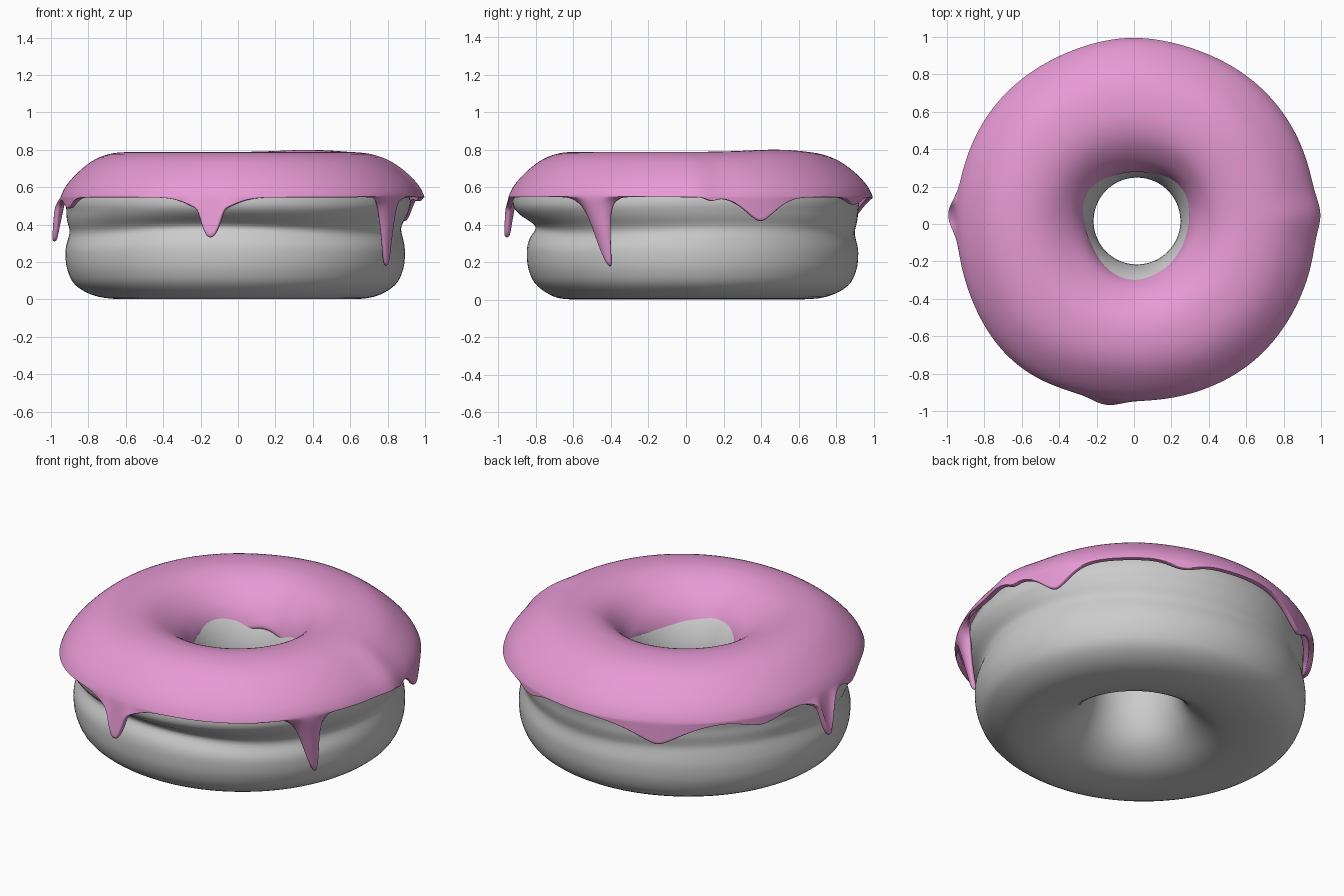
import bpy, bmesh
from math import sin, cos, pi, exp, radians, degrees

if "Cube" in bpy.data.objects:
    bpy.data.objects.remove(bpy.data.objects["Cube"])


def spline(points, steps, closed=False):
    """Catmull-Rom curve through 2D points."""
    n, out = len(points), []
    pick = (lambda i: points[i % n]) if closed else (lambda i: points[max(0, min(n - 1, i))])
    for i in range(n if closed else n - 1):
        a, b, c, d = (pick(i + k) for k in (-1, 0, 1, 2))
        for s in range(steps):
            t = s / steps
            out.append(tuple(0.5 * (2 * q + (r - p) * t + (2 * p - 5 * q + 4 * r - s4) * t * t
                                    + (3 * q - p - 3 * r + s4) * t ** 3)
                             for p, q, r, s4 in zip(a, b, c, d)))
    if not closed:
        out.append(points[-1])
    return out


def bump(deg, centre, width, power=2):
    d = abs((deg - centre + 180) % 360 - 180)
    return exp(-(d / width) ** power)


def smooth(lo, hi, v):
    t = max(0, min(1, (v - lo) / (hi - lo)))
    return t * t * (3 - 2 * t)


def ring_mesh(name, section, count, closed):
    """Sweep section(angle) -> [(x, y, z)] around the z axis."""
    bm = bmesh.new()
    rings = [[bm.verts.new(p) for p in section(2 * pi * i / count)] for i in range(count)]
    rows = len(rings[0])
    for i in range(count):
        a, b = rings[i], rings[(i + 1) % count]
        for j in range(rows if closed else rows - 1):
            k = (j + 1) % rows
            bm.faces.new((a[j], b[j], b[k], a[k]))
    bmesh.ops.recalc_face_normals(bm, faces=bm.faces)
    mesh = bpy.data.meshes.new(name)
    bm.to_mesh(mesh)
    bm.free()
    mesh.shade_smooth()
    obj = bpy.data.objects.new(name, mesh)
    bpy.context.collection.objects.link(obj)
    return obj


# Dough: puffy ring with a soft crease round the waist
DOUGH = spline([(.232, .38), (.25, .24), (.31, .12), (.43, .03), (.58, .003), (.73, .015),
                (.84, .075), (.885, .16), (.895, .25), (.888, .33), (.888, .39), (.91, .46),
                (.922, .53), (.89, .62), (.78, .71), (.6, .75), (.42, .70), (.31, .60),
                (.25, .49)], 4, True)


def dough_section(a):
    deg, pts = degrees(a), []
    front = bump(deg, 265, 60)
    crease = .37 + .02 * sin(3 * a + .5)
    for r, z in DOUGH:
        outer = smooth(.55, .85, r)
        low = outer * (1 - smooth(.38, .5, z))
        inner = 1 - smooth(.3, .55, r)
        r += low * (.035 * sin(a) - .015 * cos(a) + .012 * cos(2 * a))
        r -= outer * (.01 + .03 * front) * exp(-((z - crease) / .05) ** 2)
        pts.append((r * cos(a) + .016 * inner, r * sin(a) + .016 * inner, z))
    return pts


ring_mesh("dough", dough_section, 128, True)

# Icing: cap over the top half, its outer edge pulled down into drips
ICING = spline([(.275, .52), (.292, .59), (.34, .67), (.43, .745), (.52, .78), (.60, .788),
                (.70, .778), (.80, .738), (.89, .665), (.945, .60), (.968, .55)], 2)
DRIPS = [  # angle, half width, drop, power
    (261.3, 9, .075, 2), (261.3, 3, .14, 4),
    (329, 7, .08, 3), (329, 3.4, .30, 2.5),
    (177, 6, .07, 2), (177, 2.5, .17, 3),
    (24, 7, .13, 1.7), (116, 11, .13, 1.5),
    (150, 8, .05, 2), (66, 6, .04, 2), (8, 2, .02, 2), (196, 7, .06, 2)]
LEAN = [(261.3, 6, .035), (329, 9, -.075), (177, 6, .05)]  # drips swing out or in
SWELL = [(3, 6, .025), (92, 18, .02), (230, 20, .02)]      # uneven outer edge


def icing_section(a):
    deg, pts = degrees(a), []
    grow = .012 * cos(a) + .015 * sin(a) - .008 * cos(4 * a)
    grow += sum(h * bump(deg, c, w) for c, w, h in SWELL)
    for r, z in ICING:
        inner = 1 - smooth(.28, .45, r)
        z += .012 * bump(deg, 51, 25) * smooth(.7, .78, z)
        z += .025 * sin(4 * a + 1) * inner * (1 - smooth(.52, .62, z))
        r += grow * smooth(.5, .95, r) + .01 * sin(3 * a) * inner
        pts.append((r * cos(a) + .015 * inner, r * sin(a) + .01 * inner, z))
    drop = .004 + sum(h * bump(deg, c, w, p) for c, w, h, p in DRIPS)
    lean = sum(h * bump(deg, c, w) for c, w, h in LEAN)
    for i in range(1, 8):
        k = i / 7
        t = a + radians(4) * bump(deg, 329, 7) * drop * k / .38
        r = .968 + grow + lean * k
        pts.append((r * cos(t), r * sin(t), .55 - drop * k))
    return pts


icing = ring_mesh("icing", icing_section, 300, False)
shell = icing.modifiers.new("Thickness", 'SOLIDIFY')
shell.thickness = .028
# Thickness goes inwards, towards the dough
shell.offset = -1
icing.modifiers.new("Rounding", 'SUBSURF').levels = 1
icing.modifiers["Rounding"].render_levels = 1
pink = bpy.data.materials.new("pink_icing")
pink.diffuse_color = (.80, .32, .66, 1)
pink.use_nodes = True
pink.node_tree.nodes["Principled BSDF"].inputs["Base Color"].default_value = pink.diffuse_color
icing.data.materials.append(pink)
